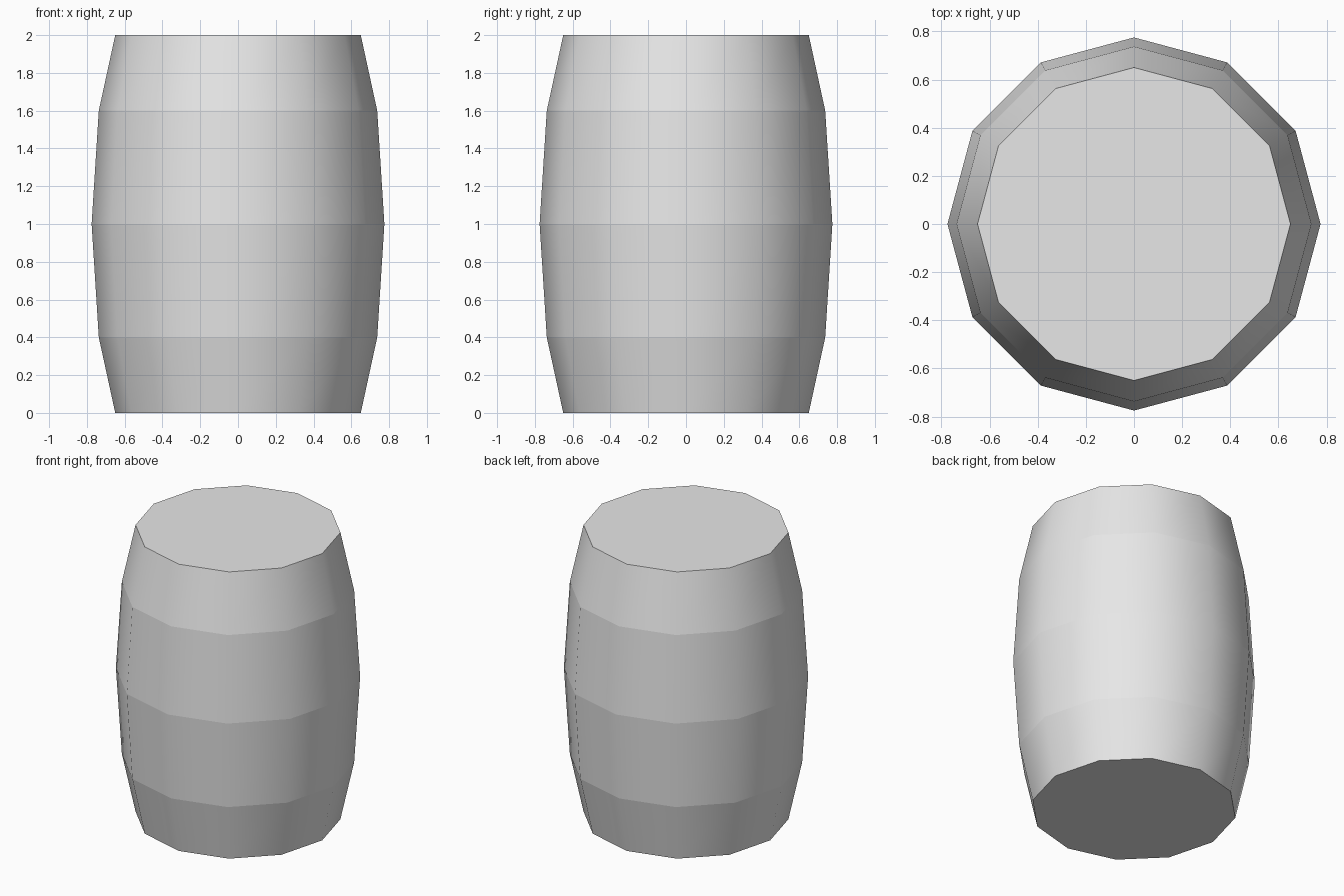
import bpy
import bmesh
from math import cos, sin, tau

default_cube = bpy.data.objects.get("Cube")
if default_cube:
    bpy.data.objects.remove(default_cube, do_unlink=True)

SIDES = 12
# Barrel profile: (radius, height)
PROFILE = [(0.65, 0), (0.737, 0.4), (0.775, 1), (0.737, 1.6), (0.65, 2)]

# Light grey material
grey = bpy.data.materials.new("light grey")
grey.use_nodes = True
colour = (0.8, 0.8, 0.8, 1)
grey.diffuse_color = colour
grey.node_tree.nodes["Principled BSDF"].inputs["Base Color"].default_value = colour

# Stack the rings of the barrel
bm = bmesh.new()
rings = []
for radius, height in PROFILE:
    angles = [tau * i / SIDES for i in range(SIDES)]
    rings.append([bm.verts.new((radius * cos(a), radius * sin(a), height)) for a in angles])

# Side bands, smooth around the barrel
for lower, upper in zip(rings, rings[1:]):
    for i in range(SIDES):
        j = (i + 1) % SIDES
        face = bm.faces.new((lower[i], lower[j], upper[j], upper[i]))
        face.smooth = True

# Flat bottom and top
bm.faces.new(rings[0][::-1])
bm.faces.new(rings[-1])

# Crisp edges between the bands
for ring in rings:
    for i in range(SIDES):
        bm.edges.get((ring[i - 1], ring[i])).smooth = False

mesh = bpy.data.meshes.new("barrel")
bm.to_mesh(mesh)
bm.free()
mesh.materials.append(grey)
barrel = bpy.data.objects.new("barrel", mesh)
bpy.context.collection.objects.link(barrel)
